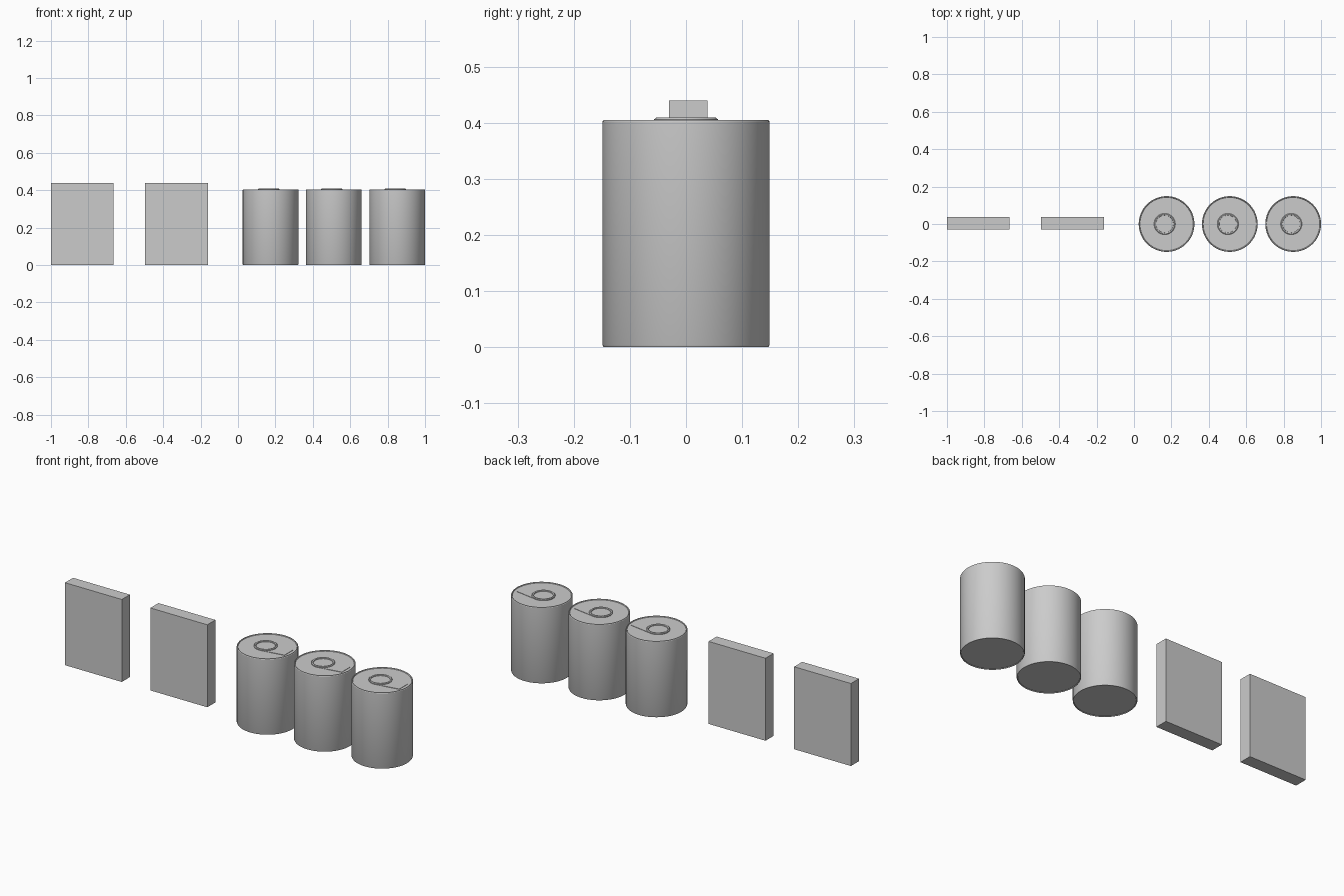
import bpy, bmesh, math

if "Cube" in bpy.data.objects:
    bpy.data.objects.remove(bpy.data.objects["Cube"])


def make_object(name, bm, smooth=False):
    bmesh.ops.recalc_face_normals(bm, faces=bm.faces)
    mesh = bpy.data.meshes.new(name)
    bm.to_mesh(mesh)
    bm.free()
    ob = bpy.data.objects.new(name, mesh)
    bpy.context.collection.objects.link(ob)
    if smooth:
        bpy.ops.object.select_all(action='DESELECT')
        ob.select_set(True)
        bpy.context.view_layer.objects.active = ob
        bpy.ops.object.shade_smooth_by_angle(angle=math.radians(30))
    return ob


def box(name, lo, hi):
    bm = bmesh.new()
    bmesh.ops.create_cube(bm, size=1)
    for v in bm.verts:
        v.co = [(a + b) / 2 + c * (b - a) for a, b, c in zip(lo, hi, v.co)]
    return make_object(name, bm)


def lathe(name, profile, cx, segments=64, closed=False):
    """Spin an (r, z) profile about the vertical axis at x = cx."""
    bm = bmesh.new()
    rings = []
    for r, z in profile:
        rings.append([bm.verts.new((cx + r * math.cos(2 * math.pi * i / segments),
                                    r * math.sin(2 * math.pi * i / segments), z))
                      for i in range(segments)])
    pairs = list(zip(rings, rings[1:]))
    if closed:
        pairs.append((rings[-1], rings[0]))
    else:
        bm.faces.new(rings[0])
        bm.faces.new(rings[-1])
    for a, b in pairs:
        for i in range(segments):
            j = (i + 1) % segments
            bm.faces.new((a[i], a[j], b[j], b[i]))
    return make_object(name, bm, True)


def tab(name, cx, z0, z1):
    """Flat pull tab: round end under the ring, narrowing towards the rim."""
    bm = bmesh.new()
    outline = [(0.125, -0.035), (0.125, 0.035)]
    for i in range(25):
        a = math.radians(80 + 200 * i / 24)
        outline.append((-0.01 + 0.056 * math.cos(a), 0.056 * math.sin(a)))
    face = bm.faces.new([bm.verts.new((cx + x, y, z0)) for x, y in outline])
    ext = bmesh.ops.extrude_face_region(bm, geom=[face])
    for v in ext['geom']:
        if isinstance(v, bmesh.types.BMVert):
            v.co.z = z1
    return make_object(name, bm)


# Two upright cartons
for i, (x0, x1) in enumerate([(-1.0, -0.665), (-0.496, -0.16)]):
    box(f"carton_{i + 1}", (x0, -0.03, 0), (x1, 0.038, 0.44))

# Three cans with a thin raised rim, pull tab and ring
CAN = [(0.143, 0.003), (0.144, 0), (0.147, 0), (0.149, 0.004), (0.149, 0.402),
       (0.147, 0.405), (0.144, 0.405), (0.142, 0.401)]
RING = [(0.057, 0.4015), (0.057, 0.406), (0.053, 0.409), (0.047, 0.407),
        (0.046, 0.4015)]
for i, cx in enumerate([0.174, 0.512, 0.851]):
    lathe(f"can_{i + 1}", CAN, cx)
    tab(f"pull_tab_{i + 1}", cx, 0.4, 0.403)
    lathe(f"pull_ring_{i + 1}", RING, cx - 0.01, 40, closed=True)
